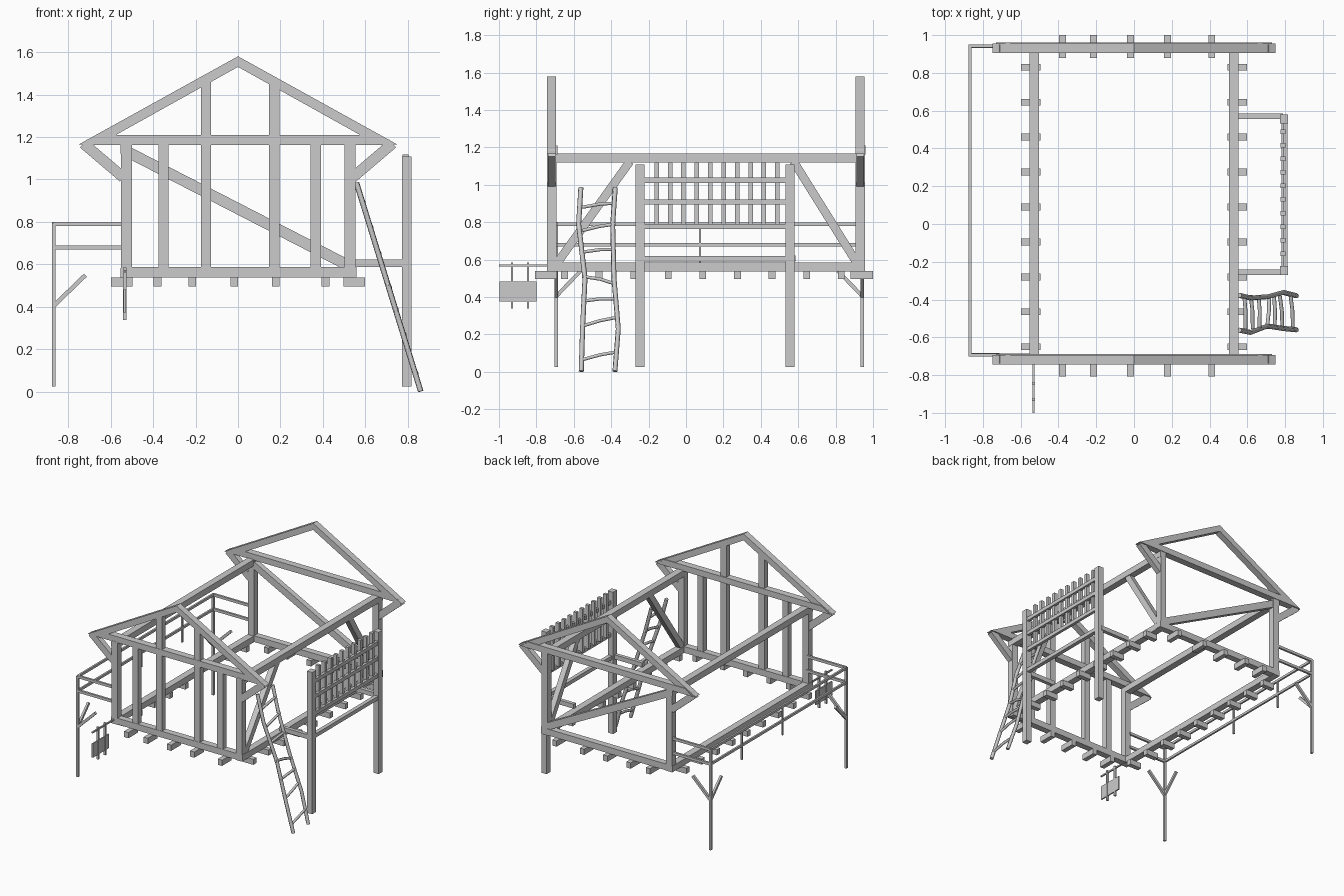
import bpy
from mathutils import Vector

if "Cube" in bpy.data.objects:
    bpy.data.objects.remove(bpy.data.objects["Cube"])


def mesh(name, verts, faces):
    me = bpy.data.meshes.new(name)
    me.from_pydata([tuple(v) for v in verts], [], faces)
    me.update()
    ob = bpy.data.objects.new(name, me)
    bpy.context.collection.objects.link(ob)
    return ob


def beam(name, p, q, w, t, ref=(0, 1, 0)):
    """Square timber from p to q: t thick along ref, w across it."""
    p, q, r = Vector(p), Vector(q), Vector(ref)
    d = (q - p).normalized()
    u = r.cross(d).normalized() * w / 2
    v = d.cross(u).normalized() * t / 2
    ring = [-u - v, u - v, u + v, -u + v]
    return mesh(name, [c + o for c in (p, q) for o in ring],
                [(3, 2, 1, 0), (4, 5, 6, 7)] +
                [(i, (i + 1) % 4, (i + 1) % 4 + 4, i + 4) for i in range(4)])


def box(name, x0, x1, y0, y1, z0, z1):
    y, z = (y0 + y1) / 2, (z0 + z1) / 2
    return beam(name, (x0, y, z), (x1, y, z), z1 - z0, y1 - y0)


def prism(name, pts, y0, y1):
    """Extrude an x/z profile (counterclockwise from the front) along y."""
    n = len(pts)
    return mesh(name, [(x, y, z) for y in (y0, y1) for x, z in pts],
                [tuple(range(n)), tuple(range(2 * n - 1, n - 1, -1))] +
                [(i, i + n, (i + 1) % n + n, (i + 1) % n) for i in range(n)])


def pole(name, pts, r):
    """Round crooked stick through the points."""
    cu = bpy.data.curves.new(name, 'CURVE')
    cu.dimensions = '3D'
    cu.bevel_depth, cu.bevel_resolution, cu.use_fill_caps = r, 1, True
    sp = cu.splines.new('POLY')
    sp.points.add(len(pts) - 1)
    for pt, co in zip(sp.points, pts):
        pt.co = (*co, 1)
    ob = bpy.data.objects.new(name, cu)
    bpy.context.collection.objects.link(ob)
    bpy.ops.object.select_all(action='DESELECT')
    ob.select_set(True)
    bpy.context.view_layer.objects.active = ob
    bpy.ops.object.convert(target='MESH')


F0, F1, B0, B1 = -0.743, -0.692, 0.906, 0.957      # front and back wall depth

# Side walls: sill, top plate and the joist ends beneath
for side, s in (("left", -1), ("right", 1)):
    a, b = sorted((s * 0.502, s * 0.554))
    box(f"{side}_sill", a, b, F0, B1, 0.537, 0.584)
    box(f"{side}_top_plate", a, b, F0, B1, 1.12, 1.168)
    a, b = sorted((s * 0.496, s * 0.597))
    for i in range(9):
        y = -0.65 + i * 0.185
        box(f"{side}_joist_end", a, b, y - 0.018, y + 0.018, 0.496, 0.538)

# Front and back frames
for side, y0, y1, j0, j1 in (("front", F0, F1, -0.807, -0.69),
                             ("back", B0, B1, 0.88, 1.0)):
    ym = (y0 + y1) / 2
    box(f"{side}_sill", -0.55, 0.557, y0 + 0.002, y1, 0.539, 0.587)
    for x in (-0.525, 0.527):
        box(f"{side}_corner_post", x - 0.025, x + 0.025, y0, y1, 0.58, 1.165)
    for x in (-0.379, -0.215, -0.018, 0.178, 0.412):
        box(f"{side}_joist_end", x - 0.018, x + 0.018, j0, j1, 0.496, 0.54)
    prism(f"{side}_tie_beam", [(-0.73, 1.163), (0.73, 1.163), (0.66, 1.209), (-0.66, 1.209)],
          y0 + 0.002, y1 + 0.004)
    prism(f"{side}_rafters", [(-0.75, 1.165), (-0.655, 1.165), (0, 1.53), (0.655, 1.165),
                              (0.75, 1.165), (0, 1.58)], y0, y1 - 0.002)
    for s in (-1, 1):
        beam(f"{side}_eave_brace", (s * 0.728, ym, 1.17), (s * 0.54, ym, 1.01), 0.05, 0.04)

# Front studs and back diagonal
for x, top in ((-0.351, 1.17), (-0.15, 1.46), (0.171, 1.45), (0.366, 1.17)):
    box("front_stud", x - 0.024, x + 0.024, F0 + 0.004, F1 - 0.004, 0.58, top)
beam("back_diagonal_brace", (-0.51, 0.931, 1.125), (0.51, 0.931, 0.6), 0.052, 0.042)

# Right wall braces
for y0, y1 in ((-0.69, -0.3), (0.915, 0.575)):
    beam("right_wall_brace", (0.528, y0, 0.58), (0.528, y1, 1.125), 0.045, 0.042, (1, 0, 0))

# Left gallery: thin posts, rails and forked props
GX = -0.868
for y, s in ((-0.693, 1), (0.942, -1)):
    box("gallery_post", GX - 0.008, GX + 0.008, y - 0.009, y + 0.009, 0.025, 0.795)
    for z in (0.79, 0.68):
        box("gallery_end_rail", GX, -0.54, y - 0.008, y + 0.008, z - 0.01, z + 0.01)
    beam("gallery_prop", (GX, y, 0.405), (-0.718, y, 0.55), 0.02, 0.018)
    beam("gallery_prop", (GX, y, 0.405), (GX, y + s * 0.13, 0.54), 0.02, 0.016, (1, 0, 0))
for z in (0.79, 0.68):
    box("gallery_long_rail", GX - 0.007, GX + 0.007, -0.693, 0.942, z - 0.009, z + 0.009)
for y in (0.075, 0.565):
    box("gallery_baluster", GX - 0.006, GX + 0.006, y - 0.006, y + 0.006, 0.57, 0.785)

# Right landing: posts, beams and fence
for y, yb in ((-0.246, -0.256), (0.556, 0.571)):
    box("landing_post", 0.772, 0.816, y - 0.024, y + 0.024, 0.025, 1.108)
    box("landing_beam", 0.54, 0.79, yb - 0.014, yb + 0.014, 0.589, 0.623)
box("landing_edge_beam", 0.782, 0.812, -0.24, 0.55, 0.591, 0.62)
for z in (0.777, 0.908, 1.025):
    box("fence_rail", 0.79, 0.812, -0.24, 0.55, z - 0.014, z + 0.014)
for i in range(10):
    y = -0.157 + i * 0.0717
    box("fence_baluster", 0.775, 0.802, y - 0.012, y + 0.012, 0.785, 1.118)


# Crooked ladder leaning on the right wall
def lean(z):
    return 0.861 - 0.308 * z


for ys in ((-0.56, -0.553, -0.54, -0.574, -0.562), (-0.38, -0.362, -0.385, -0.392, -0.378)):
    pole("ladder_rail", [(lean(z), y, z) for y, z in zip(ys, (0.003, 0.23, 0.5, 0.79, 0.985))], 0.0135)
for z0, z1 in ((0.065, 0.105), (0.245, 0.29), (0.378, 0.39), (0.51, 0.47),
               (0.64, 0.655), (0.755, 0.79), (0.88, 0.902)):
    zm = (z0 + z1) / 2 + 0.006
    pole("ladder_rung", [(lean(z0), -0.555, z0), (lean(zm) + 0.006, -0.46, zm), (lean(z1), -0.378, z1)], 0.01)

# Hanging sign at the front left corner
box("sign_arm", -0.537, -0.527, -1.0, -0.73, 0.562, 0.573)
box("sign_board", -0.538, -0.528, -0.997, -0.8, 0.375, 0.482)
for y in (-0.93, -0.845):
    box("sign_strap", -0.541, -0.525, y - 0.006, y + 0.006, 0.338, 0.585)
